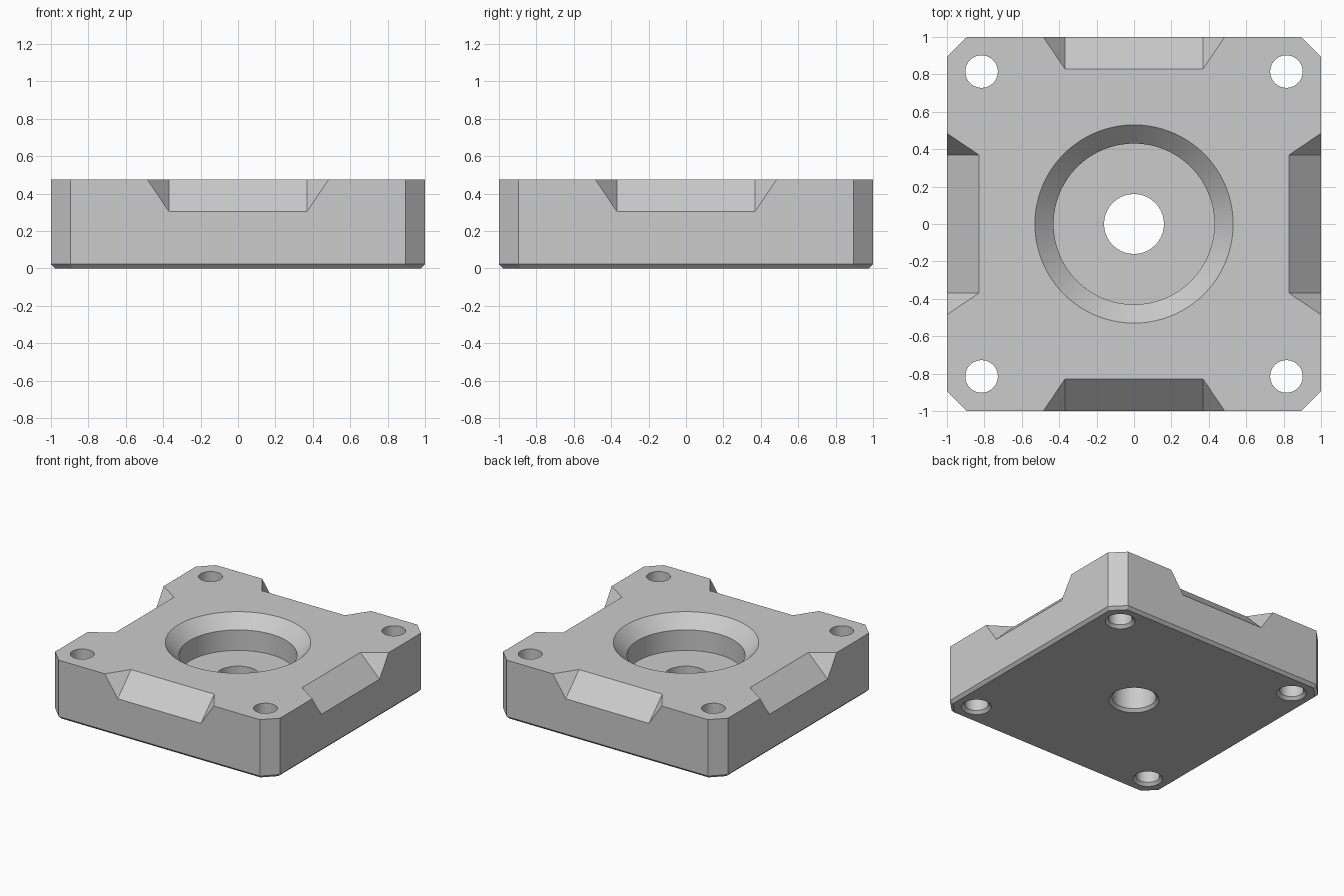
import bpy
import bmesh
from math import cos, sin, pi, sqrt
from mathutils import Matrix, Vector

cube = bpy.data.objects.get("Cube")
if cube:
    bpy.data.objects.remove(cube, do_unlink=True)

TOP = 0.475       # block height
CORNER = 0.895    # where the straight sides end
BEVEL = 0.022     # small chamfer on all bottom edges
NOTCH = 0.17      # notch depth and height
HOLE = 0.815      # bolt hole offset

grey = bpy.data.materials.new("plain grey")
grey.use_nodes = True
grey.diffuse_color = (0.6, 0.6, 0.6, 1)
grey.node_tree.nodes["Principled BSDF"].inputs["Base Color"].default_value = (0.6, 0.6, 0.6, 1)


def loft(name, rings, matrix=Matrix()):
    """Closed solid through a list of equal-length point rings."""
    bm = bmesh.new()
    loops = [[bm.verts.new(p) for p in ring] for ring in rings]
    n = len(loops[0])
    for a, b in zip(loops, loops[1:]):
        for i in range(n):
            j = (i + 1) % n
            bm.faces.new((a[i], a[j], b[j], b[i]))
    bm.faces.new(loops[0][::-1])
    bm.faces.new(loops[-1])
    bmesh.ops.transform(bm, matrix=matrix, verts=bm.verts)
    bmesh.ops.recalc_face_normals(bm, faces=bm.faces)
    mesh = bpy.data.meshes.new(name)
    bm.to_mesh(mesh)
    bm.free()
    mesh.materials.append(grey)
    obj = bpy.data.objects.new(name, mesh)
    bpy.context.collection.objects.link(obj)
    return obj


def octagon(inset, z):
    """Square with cut corners, offset inward evenly."""
    h = 1 - inset
    k = CORNER - (sqrt(2) - 1) * inset
    return [(x, y, z) for x, y in ((h, -k), (h, k), (k, h), (-k, h),
                                   (-h, k), (-h, -k), (-k, -h), (k, -h))]


def lathe(name, profile, x=0, y=0, sides=96):
    rings = [[(r * cos(2 * pi * i / sides), r * sin(2 * pi * i / sides), z)
              for i in range(sides)] for r, z in profile]
    return loft(name, rings, Matrix.Translation((x, y, 0)))


def through_hole(radius):
    """Lower profile of a hole flared at the underside."""
    return [(radius + BEVEL + 0.1, -0.1), (radius, BEVEL)]


# Block with cut corners and a chamfered underside
block = loft("base_block", [octagon(BEVEL, 0), octagon(0, BEVEL), octagon(0, TOP)])

# Central stepped bore with a countersunk rim
cutters = [lathe("bore_cutter", through_hole(0.16) + [
    (0.16, 0.21), (0.43, 0.21), (0.43, TOP - 0.1), (0.53, TOP), (0.63, TOP + 0.1)], sides=128)]

# Corner bolt holes
for sx in (-1, 1):
    for sy in (-1, 1):
        cutters.append(lathe("bolt_hole_cutter", through_hole(0.087) + [(0.087, TOP + 0.1)],
                             sx * HOLE, sy * HOLE, 64))

# Sloped notches with flared ends, one on each side
along = Vector((0, 1, -1)) * 0.5
out = Vector((0, 1, 1)) * 0.2
floor_mid = Vector((0, 1 - NOTCH / 2, TOP - NOTCH / 2))
flare = 0.115 / NOTCH * 0.4
section = ((-0.37, 0), (0.37, 0), (0.37 + flare, 1), (-0.37 - flare, 1))
for q in range(4):
    rings = [[floor_mid + along * t + out * s + Vector((x, 0, 0)) for x, s in section]
             for t in (-1, 1)]
    cutters.append(loft("notch_cutter", rings, Matrix.Rotation(q * pi / 2, 4, "Z")))

# Carve the block
bpy.ops.object.select_all(action="DESELECT")
block.select_set(True)
bpy.context.view_layer.objects.active = block
for cutter in cutters:
    cutter.hide_render = True
    mod = block.modifiers.new(cutter.name, "BOOLEAN")
    mod.operation = "DIFFERENCE"
    mod.solver = "EXACT"
    mod.object = cutter
    bpy.ops.object.modifier_apply(modifier=mod.name)
    bpy.data.objects.remove(cutter, do_unlink=True)

bpy.ops.object.shade_smooth_by_angle(angle=pi / 6)
